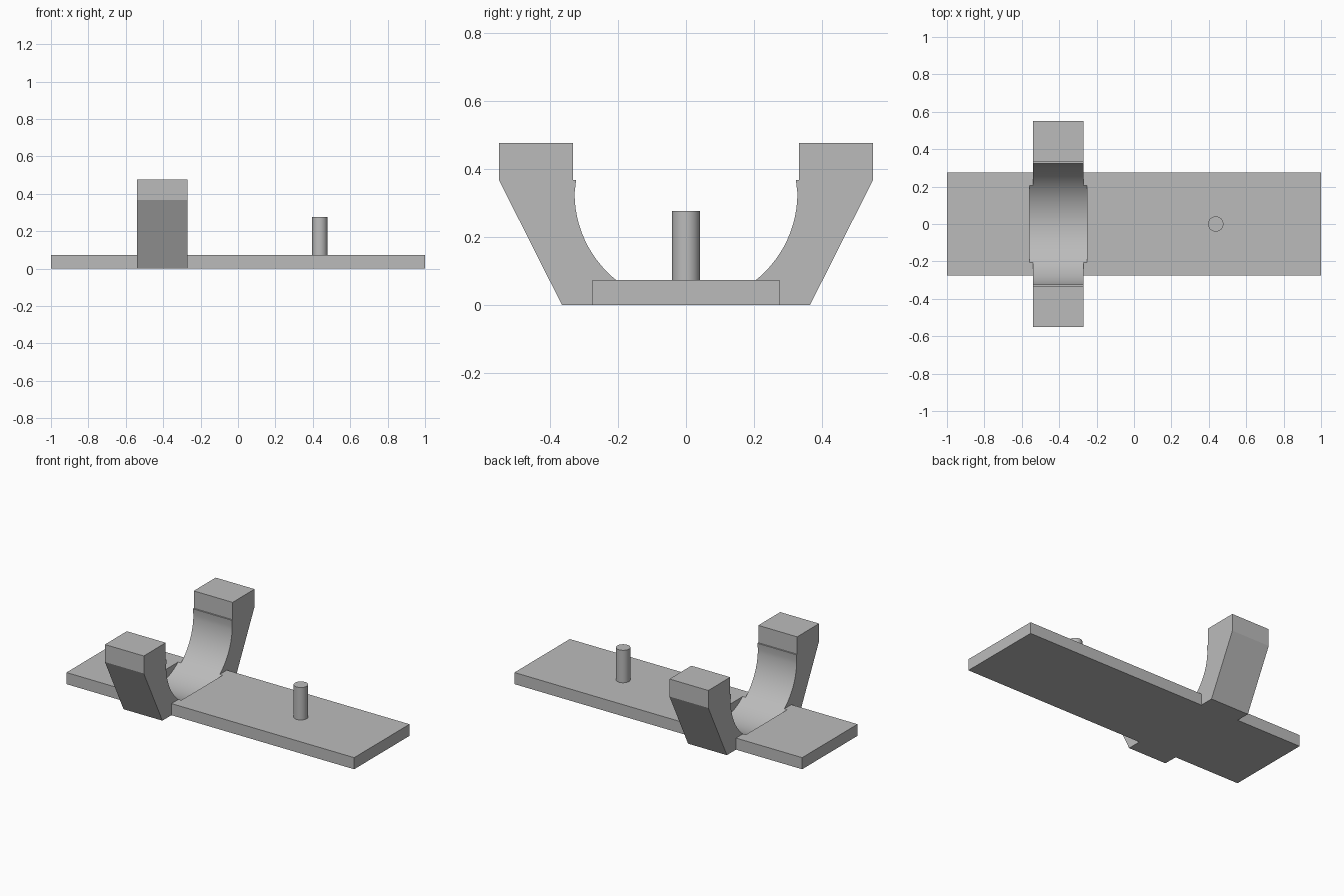
import bpy, bmesh, math
from mathutils import Vector

cube = bpy.data.objects.get("Cube")
if cube:
    bpy.data.objects.remove(cube, do_unlink=True)

# Single plain grey
grey = bpy.data.materials.new("plain grey")
grey.use_nodes = True
colour = (0.5, 0.5, 0.5, 1)
grey.diffuse_color = colour
grey.node_tree.nodes["Principled BSDF"].inputs["Base Color"].default_value = colour


def extrude_x(name, profile, x0, x1):
    """Extrude a closed (y, z) profile along x."""
    bm = bmesh.new()
    face = bm.faces.new([bm.verts.new((x0, y, z)) for y, z in profile])
    out = bmesh.ops.extrude_face_region(bm, geom=[face])
    verts = [v for v in out["geom"] if isinstance(v, bmesh.types.BMVert)]
    bmesh.ops.translate(bm, verts=verts, vec=Vector((x1 - x0, 0, 0)))
    bmesh.ops.recalc_face_normals(bm, faces=bm.faces[:])
    mesh = bpy.data.meshes.new(name)
    bm.to_mesh(mesh)
    bm.free()
    mesh.materials.append(grey)
    obj = bpy.data.objects.new(name, mesh)
    bpy.context.collection.objects.link(obj)
    return obj


def activate(obj):
    bpy.ops.object.select_all(action='DESELECT')
    obj.select_set(True)
    bpy.context.view_layer.objects.active = obj


def combine(target, tool, operation):
    """Apply a boolean and discard the tool."""
    tool.hide_render = True
    mod = target.modifiers.new("combine", 'BOOLEAN')
    mod.operation = operation
    mod.solver = 'EXACT'
    mod.object = tool
    activate(target)
    bpy.ops.object.modifier_apply(modifier=mod.name)
    bpy.data.objects.remove(tool, do_unlink=True)


def mirrored(half):
    return half + [(-y, z) for y, z in reversed(half)]


# Flat base plate
plate_top = 0.073
plate = extrude_x("base_plate_with_cradle",
                  mirrored([(0.275, 0), (0.275, plate_top)]), -1, 1)

# Flared cradle block, joined to the plate
cradle = extrude_x("cradle_block",
                   mirrored([(0.365, 0), (0.55, 0.367), (0.55, 0.477)]), -0.54, -0.27)
combine(plate, cradle, 'UNION')

# Round seat with a small lip and a wider slot above it
radius, centre, lip = 0.328, 0.329, 0.368
arc = []
steps = 22
for i in range(1, steps + 1):
    a = math.pi / 2 * i / steps
    arc.append((radius * math.sin(a), centre - radius * math.cos(a)))
half = arc + [(0.3235, lip), (0.332, lip), (0.332, 0.6)]
seat = extrude_x("seat_cutter", [(0, centre - radius)] + mirrored(half), -0.56, -0.25)
combine(plate, seat, 'DIFFERENCE')

activate(plate)
bpy.ops.object.shade_smooth_by_angle(angle=math.radians(12))

# Upright locating pin
pin_base, pin_top = 0.02, 0.277
bpy.ops.mesh.primitive_cylinder_add(vertices=40, radius=0.041, depth=pin_top - pin_base,
                                    location=(0.437, 0, (pin_top + pin_base) / 2))
pin = bpy.context.object
pin.name = "locating_pin"
pin.data.materials.append(grey)
bpy.ops.object.shade_smooth_by_angle(angle=math.radians(30))
